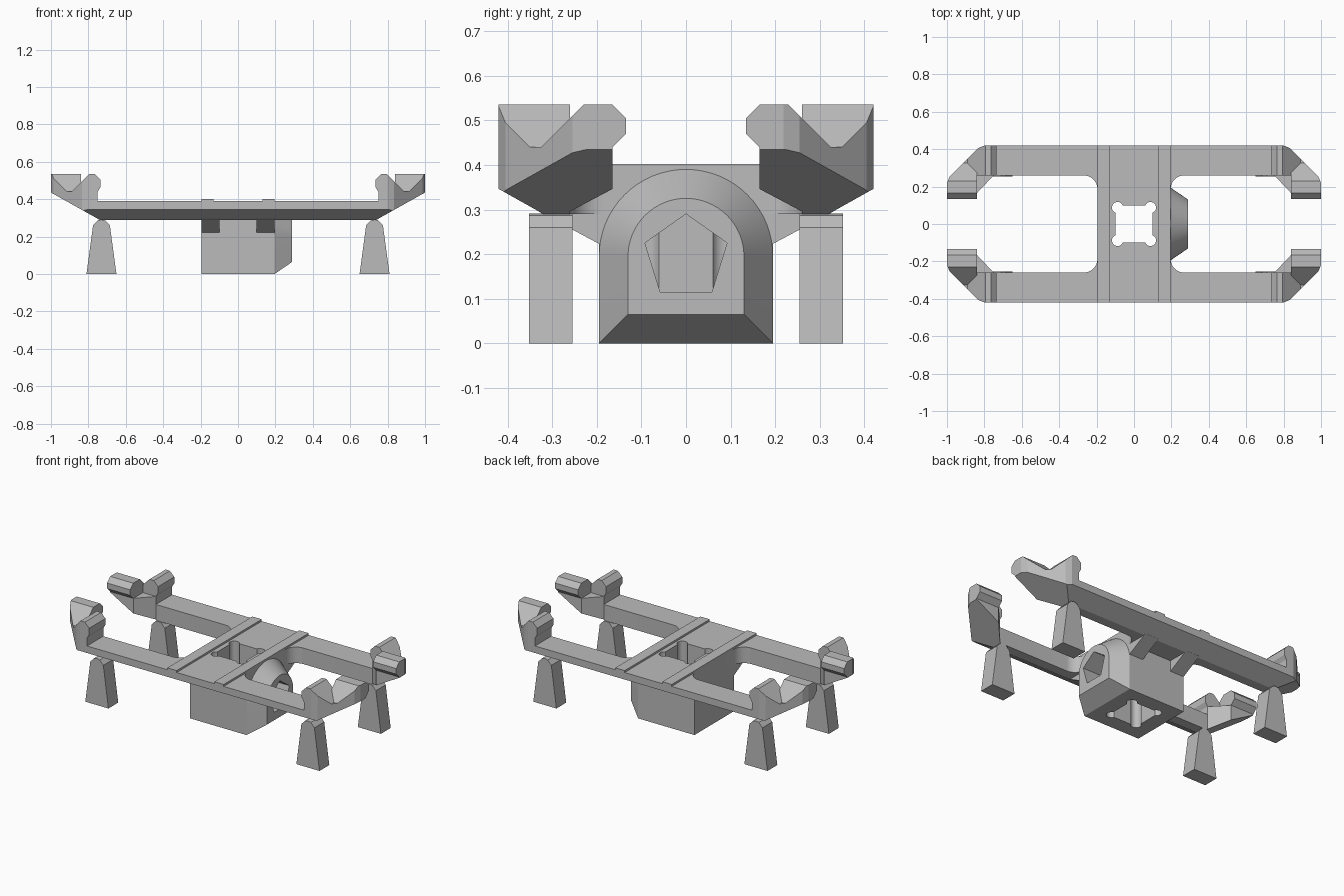
import bpy, bmesh, math
from mathutils import Vector

if "Cube" in bpy.data.objects:
    bpy.data.objects.remove(bpy.data.objects["Cube"], do_unlink=True)

grey = bpy.data.materials.new("plain grey")
grey.use_nodes = True
grey.diffuse_color = (0.5, 0.5, 0.5, 1)
grey.node_tree.nodes["Principled BSDF"].inputs["Base Color"].default_value = (0.5, 0.5, 0.5, 1)

TOP, BASE, EDGE = 0.39, 0.29, 0.42   # frame top, frame underside, frame half width
CORE = 0.195                         # half width of the central body
SLOPE = 0.56                         # rise of the sloped undersides


def prism(points, axis, low, high):
    """Extrude a 2D profile along an axis; profile coordinates keep x, y, z order."""
    bm = bmesh.new()
    verts = []
    for p in points:
        co = list(p)
        co.insert("xyz".index(axis), low)
        verts.append(bm.verts.new(co))
    face = bm.faces.new(verts)
    new = bmesh.ops.extrude_face_region(bm, geom=[face])["geom"]
    shift = Vector([high - low if a == axis else 0 for a in "xyz"])
    bmesh.ops.translate(bm, vec=shift, verts=[v for v in new if isinstance(v, bmesh.types.BMVert)])
    bmesh.ops.recalc_face_normals(bm, faces=bm.faces)
    return bm


def clip(bm, point, normal):
    """Cut away everything on the normal's side and close the cut."""
    bmesh.ops.bisect_plane(bm, geom=bm.verts[:] + bm.edges[:] + bm.faces[:], dist=1e-5,
                           plane_co=point, plane_no=normal, clear_outer=True)
    bmesh.ops.holes_fill(bm, edges=[e for e in bm.edges if e.is_boundary], sides=0)


def make(name, bm, mirror=()):
    bmesh.ops.recalc_face_normals(bm, faces=bm.faces)
    mesh = bpy.data.meshes.new(name)
    bm.to_mesh(mesh)
    bm.free()
    mesh.materials.append(grey)
    ob = bpy.data.objects.new(name, mesh)
    bpy.context.collection.objects.link(ob)
    if mirror:
        mod = ob.modifiers.new("mirror", "MIRROR")
        mod.use_axis = ["x" in mirror, "y" in mirror, False]
        mod.use_mirror_merge = False
    return ob


def cut(ob, *cutters):
    """Subtract the cutters and bake the result into the mesh."""
    for c in cutters:
        mod = ob.modifiers.new("cut", "BOOLEAN")
        mod.operation, mod.solver, mod.object = "DIFFERENCE", "EXACT", c
    bpy.context.view_layer.update()
    done = ob.evaluated_get(bpy.context.evaluated_depsgraph_get())
    mesh = bpy.data.meshes.new_from_object(done)
    ob.modifiers.clear()
    ob.data = mesh


def smooth(ob):
    bpy.ops.object.select_all(action="DESELECT")
    ob.select_set(True)
    bpy.context.view_layer.objects.active = ob
    bpy.ops.object.shade_smooth_by_angle(angle=math.radians(25))


def arc(cx, cy, r, start, end, n):
    steps = [math.radians(start + (end - start) * i / n) for i in range(n + 1)]
    return [(cx + r * math.cos(a), cy + r * math.sin(a)) for a in steps]


def clip_corner(bm):
    """Trim to the chamfered and rounded outer corner of an arm."""
    diag = Vector((1, 1, 0))
    clip(bm, (0.82, EDGE, 0), diag)
    for angle, corner in ((22.5, (1, 0.24)), (67.5, (0.82, EDGE))):
        n = Vector((math.cos(math.radians(angle)), math.sin(math.radians(angle)), 0))
        clip(bm, Vector((*corner, 0)) - n * 0.008, n)


# Cutters: square shaft with relieved corners, and the five-sided opening
shaft = []
for sx, sy in ((1, 1), (-1, 1), (-1, -1), (1, -1)):
    pts = [(sx * x, sy * y) for x, y in arc(0.088, 0.088, 0.03, -66.4, 156.4, 14)]
    shaft += pts if sx * sy > 0 else pts[::-1]
shaft_cutter = make("shaft_cutter", prism(shaft, "z", -0.1, 0.6))
port = [(0, 0.29), (-0.092, 0.225), (-0.058, 0.115), (0.058, 0.115), (0.092, 0.225)]
port_cutter = make("port_cutter", prism(port, "x", 0.03, 0.5))

# H-shaped frame with filleted inner corners and bevelled underside
INNER, FIL, RAIL = 0.26, 0.075, 0.76
quarter = [(RAIL, EDGE), (RAIL, INNER)] + arc(CORE + FIL, INNER - FIL, FIL, 90, 180, 10)
outline = []
for sx, sy in ((1, 1), (1, -1), (-1, -1), (-1, 1)):
    pts = [(sx * x, sy * y) for x, y in quarter]
    outline += pts if sx * sy > 0 else pts[::-1]
bm = prism(outline, "z", BASE, TOP)
for s in (1, -1):
    clip(bm, (0, s * 0.32, BASE), (0, s * SLOPE, -1))
    clip(bm, (s * 0.74, 0, BASE), (s * SLOPE, 0, -1))
frame = make("frame", bm)
cut(frame, shaft_cutter)
smooth(frame)

# Raised strips across the frame
strip = [(0.13, -EDGE), (CORE, -EDGE), (CORE, EDGE), (0.13, EDGE)]
make("cross_strip", prism(strip, "z", TOP - 0.01, 0.402), "x")

# Central body
square = [(-CORE, -CORE), (CORE, -CORE), (CORE, CORE), (-CORE, CORE)]
body = make("body", prism(square, "z", 0, 0.3))
cut(body, shaft_cutter, port_cutter)
smooth(body)

# Tapered arched nose on the +x side
bm = bmesh.new()
rings = []
for x, r in ((CORE, CORE), (0.29, 0.13)):
    loop = [(r, CORE - r), *arc(0, CORE, r, 0, 180, 32), (-r, CORE - r)]
    rings.append([bm.verts.new((x, y, z)) for y, z in loop])
    bm.faces.new(rings[-1])
for i in range(len(rings[0])):
    j = (i + 1) % len(rings[0])
    bm.faces.new((rings[0][i], rings[0][j], rings[1][j], rings[1][i]))
nose = make("nose", bm)
cut(nose, port_cutter)
smooth(nose)

# Sloped ribs joining body and rails
rib = [(0.18, 0.215), (0.33, 0.295), (0.33, 0.3), (0.18, 0.3)]
make("rib", prism(rib, "x", 0.1, CORE), "xy")

# Arms: sloped block turning inwards at each corner
arm_outline = [(0.75, EDGE), (0.75, INNER), (0.84, 0.165), (1, 0.165), (1, EDGE)]
bm = prism(arm_outline, "z", BASE, 0.44)
clip_corner(bm)
clip(bm, (0.74, 0, BASE), (SLOPE, 0, -1))
clip(bm, (0, 0.32, BASE), (0, SLOPE, -1))
make("arm", bm, "xy")

# Ridge across the rail; its long slope forms one side of the cradle
ridge = [(0.75, 0.435), (0.75, 0.44), (0.735, 0.465), (0.735, 0.505),
         (0.765, 0.535), (0.795, 0.535), (0.89, 0.44), (0.89, 0.435)]
bm = prism(ridge, "y", INNER, EDGE)
clip_corner(bm)
make("rail_ridge", bm, "xy")

# Ridge at the arm tip; the other side of the cradle
ridge = [(0.165, 0.435), (0.165, 0.44), (0.135, 0.47), (0.135, 0.505),
         (0.165, 0.535), (0.23, 0.535), (0.325, 0.44), (0.325, 0.435)]
bm = prism(ridge, "x", 0.84, 1)
clip_corner(bm)
make("tip_ridge", bm, "xy")

# Tapered feet with rounded tops
foot = [(0.65, 0), (0.81, 0), (0.775, 0.26), (0.75, 0.287), (0.73, 0.291),
        (0.71, 0.287), (0.685, 0.26)]
make("foot", prism(foot, "y", 0.255, 0.352), "xy")

for c in (shaft_cutter, port_cutter):
    bpy.data.objects.remove(c, do_unlink=True)
